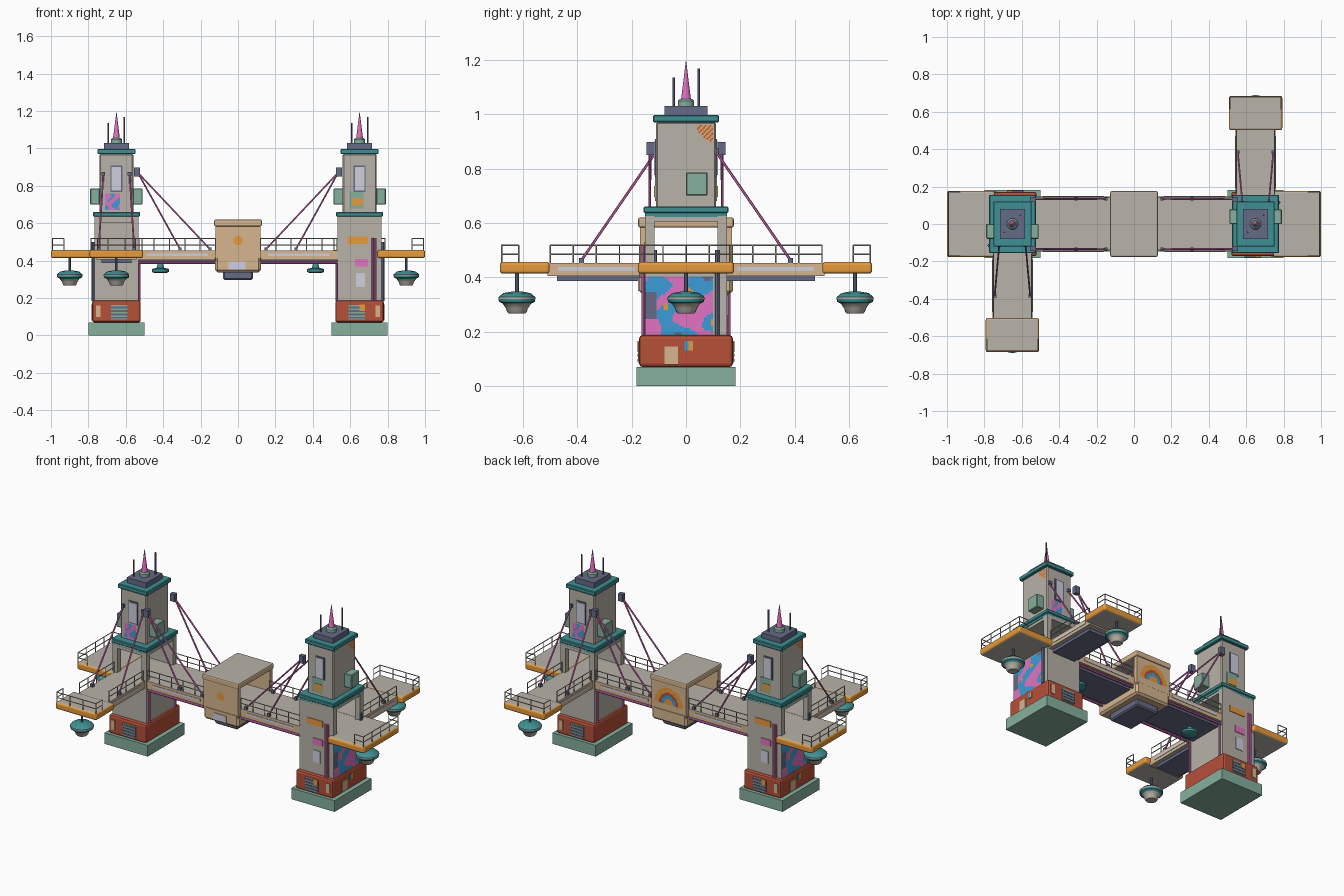
import bpy, bmesh, math
from mathutils import Vector

if "Cube" in bpy.data.objects:
    bpy.data.objects.remove(bpy.data.objects["Cube"])

def lin(c):
    c /= 255
    return c / 12.92 if c <= 0.04045 else ((c + 0.055) / 1.055) ** 2.4

MATS = {}
for name, rgb in {
    "concrete": (184, 178, 168), "tan": (214, 182, 144), "teal": (62, 144, 147),
    "sage": (133, 176, 158), "red": (182, 80, 57), "orange": (233, 156, 60),
    "slate": (102, 107, 134), "pink": (226, 116, 194), "blue": (60, 156, 214),
    "lilac": (208, 208, 222)}.items():
    m = bpy.data.materials.new(name)
    m.diffuse_color = (*[lin(c) for c in rgb], 1)
    m.use_nodes = True
    m.node_tree.nodes["Principled BSDF"].inputs["Base Color"].default_value = m.diffuse_color
    MATS[name] = m

def finish(name, bm, mats, rule=None):
    bm.normal_update()
    if rule:
        for f in bm.faces:
            f.material_index = rule(f)
    me = bpy.data.meshes.new(name)
    bm.to_mesh(me)
    bm.free()
    for m in mats:
        me.materials.append(MATS[m])
    ob = bpy.data.objects.new(name, me)
    bpy.context.collection.objects.link(ob)
    return ob

def box(name, a, b, mat, bevel=0, flat=None, seg=1):
    """Box between two corners; 'flat' colours the up and down faces."""
    bm = bmesh.new()
    bmesh.ops.create_cube(bm, size=1)
    for v in bm.verts:
        v.co = Vector([(p + q) / 2 + c * abs(q - p) for p, q, c in zip(a, b, v.co)])
    if bevel:
        bmesh.ops.bevel(bm, geom=bm.edges[:], offset=bevel, segments=seg,
                        profile=0.5, affect='EDGES')
    if flat:
        return finish(name, bm, [mat, flat], lambda f: int(abs(f.normal.z) > 0.9))
    return finish(name, bm, [mat])

def rods(name, segs, r, mat, sides=6):
    """Round bars, each between two points."""
    bm = bmesh.new()
    for a, b in segs:
        a, b = Vector(a), Vector(b)
        d = b - a
        new = bmesh.ops.create_cone(bm, cap_ends=True, segments=sides, radius1=r,
                                    radius2=r, depth=d.length)["verts"]
        q = Vector((0, 0, 1)).rotation_difference(d)
        for v in new:
            v.co = q @ v.co + (a + b) / 2
    return finish(name, bm, [mat])

def lathe(name, x, y, prof, mats, rule=None, n=20):
    """Turned part from (radius, z) points."""
    bm = bmesh.new()
    rings = [[bm.verts.new((x + r * math.cos(2 * math.pi * i / n),
                            y + r * math.sin(2 * math.pi * i / n), z))
              for i in range(n)] for r, z in prof]
    for p, q in zip(rings, rings[1:]):
        for i in range(n):
            bm.faces.new((p[i], p[(i + 1) % n], q[(i + 1) % n], q[i]))
    bm.faces.new(rings[0][::-1])
    bm.faces.new(rings[-1])
    ob = finish(name, bm, mats, rule)
    for p in ob.data.polygons:
        p.use_smooth = len(p.vertices) == 4
    ob.data.set_sharp_from_angle(angle=math.radians(35))
    return ob

def mural(name, o, u, v, nu, nv, mats, pick):
    """Painted wall panel of small squares, coloured by pick(s, t)."""
    bm = bmesh.new()
    o, u, v = Vector(o), Vector(u), Vector(v)
    g = [[bm.verts.new(o + u * i / nu + v * j / nv) for j in range(nv + 1)] for i in range(nu + 1)]
    for i in range(nu):
        for j in range(nv):
            f = bm.faces.new((g[i][j], g[i + 1][j], g[i + 1][j + 1], g[i][j + 1]))
            f.material_index = pick((i + .5) / nu, (j + .5) / nv)
    return finish(name, bm, mats)

def railing(name, pts, z=0.452, h=0.066, step=0.09):
    segs = []
    for (x0, y0), (x1, y1) in zip(pts, pts[1:]):
        n = max(1, round(math.hypot(x1 - x0, y1 - y0) / step))
        for k in (h, h * 0.5):
            segs.append(((x0, y0, z + k), (x1, y1, z + k)))
        for i in range(n + 1):
            x, y = x0 + (x1 - x0) * i / n, y0 + (y1 - y0) * i / n
            segs.append(((x, y, z - 0.01), (x, y, z + h)))
    rods(name, segs, 0.0028, "concrete", 5)

def lamp(name, x, y, top=0.42):
    rods(name + "_stem", [((x, y, 0.33), (x, y, top))], 0.007, "slate", 8)
    lathe(name, x, y, [(.03, .266), (.036, .272), (.04, .285), (.052, .303), (.066, .31), (.068, .32),
                       (.068, .327), (.05, .342), (.015, .348)], ["concrete", "teal"],
          lambda f: int(f.calc_center_median().z > .303 and not .3205 < f.calc_center_median().z < .326))

def blotches(s, t):
    a = math.sin(7.5 * s + 2.5 * math.sin(4.5 * t + .5)) + .8 * math.sin(7 * t - 4 * s + 1)
    b = math.sin(9 * s + 2) * math.sin(8 * t + 3 * s)
    if s < .16 and .25 < t < .75 or a < -1.45:
        return 2
    return 3 if b > .9 else 1 if a > 0 else 0

# ---- towers: local +x is the outer end, local +y the side branch ----
for s, tag in ((1, "right"), (-1, "left")):
    def P(x, y, z):
        return (s * (0.65 + x), s * y, z)

    def tbox(name, x, y, z, mat, **k):
        return box(f"{tag}_{name}", P(x[0], y[0], z[0]), P(x[1], y[1], z[1]), mat, **k)

    def sym(name, hx, hy, z0, z1, mat, **k):
        return tbox(name, (-hx, hx), (-hy, hy), (z0, z1), mat, **k)

    sym("footing", .15, .183, 0, .07, "sage")
    sym("red_base", .13, .172, .07, .187, "red", bevel=.012, seg=2)
    sym("lower_shaft", .118, .15, .18, .452, "concrete")
    # open gateway with four posts and one closed wall
    for i in (-1, 1):
        for j in (-1, 1):
            tbox("gate_post", (i * .118, i * .085), (j * .15, j * .115), (.45, .625), "concrete")
    tbox("gate_wall", (-.112, .112), (-.15, -.12), (.45, .625), "concrete")
    sym("gate_lintel", .115, .15, .605, .635, "concrete")
    sym("lower_ledge", .118, .15, .622, .636, "teal")
    sym("ledge", .125, .156, .636, .66, "teal", bevel=.004)
    sym("upper_shaft", .09, .11, .655, .972, "concrete", bevel=.006)
    sym("roof_ledge", .102, .121, .97, .997, "teal", bevel=.004)
    sym("roof_block", .067, .08, .995, 1.03, "slate")
    cx = s * .65
    lathe(tag + "_spire_base", cx, 0, [(.03, 1.03), (.03, 1.048), (.022, 1.056)], ["sage"])
    lathe(tag + "_spire", cx, 0, [(.018, 1.055), (.001, 1.193)], ["pink"], n=12)
    rods(tag + "_antennas", [((cx - .043, -.045, 1.02), (cx - .043, -.045, 1.135)),
                             ((cx + .043, .047, 1.02), (cx + .043, .047, 1.168))], .0045, "slate")
    # side cabinets, windows and posters
    for i in (-1, 1):
        tbox("side_cabinet", (i * .088, i * .14), (0, .08), (.70, .786), "sage", bevel=.004)
        tbox("window_frame", (-.032, .032), (i * .1, i * .114), (.768, .908), "slate")
        tbox("window_pane", (-.025, .025), (i * .1, i * .117), (.776, .9), "lilac")
        tbox("corner_pipe_box", (-.125, -.095), (i * .118, i * .145), (.85, .897), "slate")
        for k in range(4):
            z = .09 + k * .018
            tbox("base_vent_slat", (-.06, .03), (i * .16, i * .178), (z, z + .01), "slate")
        tbox("base_vent", (-.06, .03), (i * .16, i * .175), (.085, .162), "sage")
        tbox("base_note", (.085, .11), (i * .16, i * .176), (.10, .16), "tan")
    tbox("base_orange_note", (.0, .03), (-.16, -.179), (.13, .165), "orange")
    tbox("sage_panel", (-.055, .02), (-.1, -.114), (.68, .77), "sage")
    tbox("orange_panel", (-.04, .015), (-.1, -.117), (.695, .735), "orange")
    mural(tag + "_small_mural", P(.06, .1135, .67), (-s * .08, 0, 0), (0, 0, .09), 14, 14,
          ["pink", "blue", "pink", "orange"], blotches)
    tbox("orange_patch", (-.065, .045), (-.14, -.154), (.49, .528), "orange")
    tbox("pink_patch", (-.025, .045), (-.14, -.154), (.37, .41), "pink")
    tbox("pale_poster", (-.02, .03), (-.14, -.154), (.26, .335), "lilac")
    tbox("end_base_poster", (.12, .134), (-.08, -.03), (.08, .145), "tan")
    tbox("end_base_note", (.12, .134), (-.005, .01), (.13, .165), "blue")
    tbox("end_base_strip", (.12, .134), (.01, .025), (.13, .165), "orange")
    mural(tag + "_high_patch", P(.092, .04, .9), (0, s * .06, 0), (0, 0, .06), 10, 10,
          ["concrete", "red", "tan", "orange"],
          lambda a, b: 0 if a + b < .7 else 1 + int(a * 10 + b * 20) % 3)
    mural(tag + "_mural", P(.122, -.15, .188), (0, s * .25, 0), (0, 0, .215), 30, 26,
          ["blue", "pink", "slate", "orange"], blotches)
    rods(tag + "_wall_pipes", [(P(.07, -.157, .185), P(.07, -.157, .52)),
                               (P(.085, -.157, .185), P(.085, -.157, .52)),
                               (P(-.124, -.13, .185), P(-.124, -.13, .40)),
                               (P(-.124, .13, .185), P(-.124, .13, .40))], .006, "pink", 8)
    rods(tag + "_drain", [(P(.124, .115, .185), P(.124, .115, .5))], .009, "slate", 8)

    # end platform and side branch with its platform
    tbox("end_platform", (.095, .35), (-.177, .177), (.413, .457), "orange", bevel=.012, seg=3, flat="concrete")
    tbox("branch_deck", (-.107, .107), (.14, .51), (.405, .453), "tan", flat="concrete")
    tbox("branch_underside", (-.08, .08), (.14, .475), (.387, .41), "slate")
    tbox("branch_platform", (-.143, .143), (.502, .685), (.413, .457), "orange", bevel=.012, seg=3, flat="concrete")
    L = lambda pts: [P(x, y, 0)[:2] for x, y in pts]
    railing(tag + "_end_rail", L([(.28, -.17), (.343, -.17), (.343, .17), (.28, .17)]))
    railing(tag + "_branch_end_rail", L([(-.136, .615), (-.136, .678), (.136, .678), (.136, .615)]))
    for i in (-1, 1):
        railing(tag + "_branch_rail", L([(i * .102, .16), (i * .102, .5)]))
        railing(tag + "_deck_rail", L([(-.53, i * .14), (-.12, i * .14)]))
        tbox("deck_stripe", (-.49, -.16), (i * .14, i * .149), (.424, .438), "lilac")
        tbox("branch_stripe", (i * .1, i * .11), (.19, .47), (.424, .438), "lilac")
        # stay cables with anchors
        top = P(-.115, i * .132, .87)
        ends = [P(-.34, i * .135, .462), P(-.50, i * .135, .462)]
        b_end = P(i * .095, .385, .462)
        rods(tag + "_stays", [(top, e) for e in ends] + [(P(i * .07, .108, .865), b_end)], .005, "pink")
        for e in ends + [b_end]:
            box(tag + "_stay_anchor", [c - .009 for c in e], [c + .009 for c in e], "slate")
        box(tag + "_stay_head", *[[c + k * .01 for c in P(i * .07, .112, .865)] for k in (-1, 1)], "slate")
    lamp(tag + "_end_lamp", s * .90, 0)
    lamp(tag + "_branch_lamp", s * .65, s * .622)
    # small lamp under the main deck
    lathe(tag + "_deck_lamp", s * .415, 0, [(.03, .333), (.046, .34), (.046, .355), (.02, .362), (.012, .39)],
          ["teal"], n=16)

# ---- main deck ----
box("main_deck", (-.54, -.146, .403), (.54, .146, .453), "tan", flat="concrete")
box("deck_underside", (-.54, -.11, .385), (.54, .11, .41), "slate")
rods("deck_pipes", [((-.54, y, .39), (.54, y, .39)) for y in (-.135, .135)], .008, "pink", 8)

# ---- central cabin, open along the walkway ----
box("cabin_keel", (-.122, -.172, .338), (.122, .172, .425), "tan", bevel=.012)
box("cabin_hatch", (-.08, -.12, .297), (.08, .12, .345), "slate", bevel=.008)
for i in (-1, 1):
    box("cabin_wall", (-.12, i * .145, .40), (.12, i * .17, .59), "tan")
box("cabin_roof", (-.127, -.176, .583), (.127, .176, .62), "tan", bevel=.008, seg=2, flat="concrete")

def arch(s, t):
    r = math.hypot((s - .5) * 1.8, t)
    return 1 if r < .3 else 0 if r < .48 else 2 if r < .62 else 1 if r < .88 else 3

mural("cabin_mural", (.1, .1725, .455), (-.2, 0, 0), (0, 0, .12), 24, 16,
      ["blue", "orange", "red", "tan"], arch)
mural("cabin_sun", (-.035, -.1725, .475), (.07, 0, 0), (0, 0, .065), 14, 14, ["tan", "orange"],
      lambda s, t: int(math.hypot(s - .5, t - .5) < .38))
box("cabin_vent", (-.05, -.176, .35), (.04, -.165, .395), "lilac")
